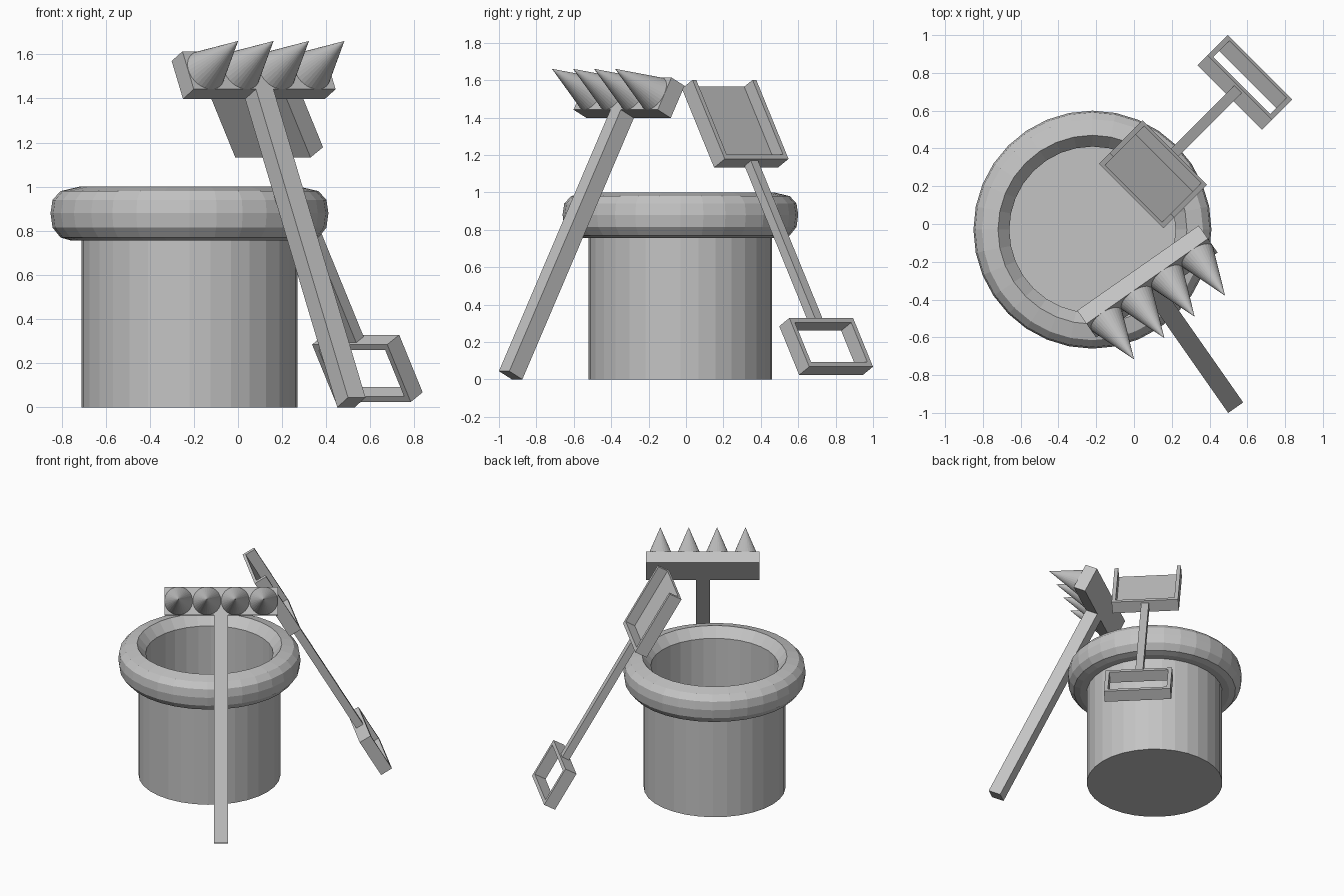
import bpy, bmesh, math
from mathutils import Vector, Matrix

if "Cube" in bpy.data.objects:
    bpy.data.objects.remove(bpy.data.objects["Cube"])

grey = bpy.data.materials.new("plain grey")
grey.diffuse_color = (0.55, 0.55, 0.55, 1)
grey.use_nodes = True
grey.node_tree.nodes["Principled BSDF"].inputs["Base Color"].default_value = grey.diffuse_color


def finish(name, bm, frame=None):
    """Turn a bmesh into a flat-shaded object placed in the given frame."""
    bmesh.ops.recalc_face_normals(bm, faces=bm.faces)
    me = bpy.data.meshes.new(name)
    bm.to_mesh(me)
    bm.free()
    me.materials.append(grey)
    ob = bpy.data.objects.new(name, me)
    bpy.context.collection.objects.link(ob)
    if frame:
        ob.matrix_world = frame
    return ob


def add_box(bm, center, size):
    m = Matrix.Translation(center) @ Matrix.Diagonal((*size, 1))
    bmesh.ops.create_cube(bm, size=1, matrix=m)


def box(name, center, size, frame):
    bm = bmesh.new()
    add_box(bm, center, size)
    return finish(name, bm, frame)


def frame_from(origin, side, axis):
    """Local x = side, local z = along the handle, local y = -normal."""
    side, axis = Vector(side).normalized(), Vector(axis).normalized()
    m = Matrix((side, axis.cross(side), axis)).transposed().to_4x4()
    m.translation = origin
    return m


# Bucket: one revolved profile with a bulging rim and an open inside
profile = [(0, 0), (.49, 0), (.49, .757), (.54, .757), (.585, .77), (.621, .815),
           (.63, .88), (.621, .94), (.585, .98), (.50, 1.0), (.44, .93),
           (.44, .04), (0, .04)]
bm = bmesh.new()
vs = [bm.verts.new((r, 0, z)) for r, z in profile]
es = [bm.edges.new(p) for p in zip(vs, vs[1:])]
bmesh.ops.spin(bm, geom=vs + es, axis=(0, 0, 1), cent=(0, 0, 0),
               angle=math.tau, steps=32, use_merge=True)
bmesh.ops.remove_doubles(bm, verts=bm.verts, dist=1e-4)
finish("bucket", bm, Matrix.Translation((-.22, -.03, 0)))

# Rake: leaning handle, head bar and four cone teeth
yaw, tilt = math.radians(35), math.radians(27.5)
rake = frame_from((.514, -.9375, .022),
                  (math.cos(yaw), math.sin(yaw), 0),
                  (-math.sin(tilt) * math.sin(yaw), math.sin(tilt) * math.cos(yaw), math.cos(tilt)))
box("rake_handle", (0, 0, .79), (.097, .096, 1.58), rake)
box("rake_head", (0, 0, 1.673), (.785, .096, .194), rake)
for i in range(4):
    bm = bmesh.new()
    bmesh.ops.create_cone(bm, cap_ends=True, segments=32, radius1=.097, radius2=0, depth=.287)
    place = Matrix.Translation(((i - 1.5) * .196, -.048 - .1435, 1.673)) @ Matrix.Rotation(math.pi / 2, 4, 'X')
    finish(f"rake_tooth_{i + 1}", bm, rake @ place)

# Shovel: origin at blade centre, blade up, grip down, leaning by 30 degrees
r2 = math.sqrt(.5)
shovel = frame_from((.1005, .263, 1.367), (-r2, r2, 0), (-.5 * r2, -.5 * r2, math.cos(math.radians(30))))
W, L, D, T = .482, .488, .093, .028

# Blade tray: back plate, two sides, lower wall, open at the tip
bm = bmesh.new()
add_box(bm, (0, D / 2 - .01, 0), (W, .02, L))
for s in (-1, 1):
    add_box(bm, (s * (W - T) / 2, 0, 0), (T, D, L))
add_box(bm, (0, 0, -(L - T) / 2), (W, D, T))
finish("shovel_blade", bm, shovel)

# Grip: rectangular frame
GL, GZ = .301, -1.375
bm = bmesh.new()
for s in (-1, 1):
    add_box(bm, (s * (W - T) / 2, 0, GZ), (T, .088, GL))
    add_box(bm, (0, 0, GZ + s * (GL - T) / 2), (W, .088, T))
finish("shovel_grip", bm, shovel)

# Shaft joining blade and grip
top, low = -L / 2 + .01, GZ + GL / 2 - .01
box("shovel_shaft", (0, 0, (top + low) / 2), (.055, .055, top - low), shovel)
